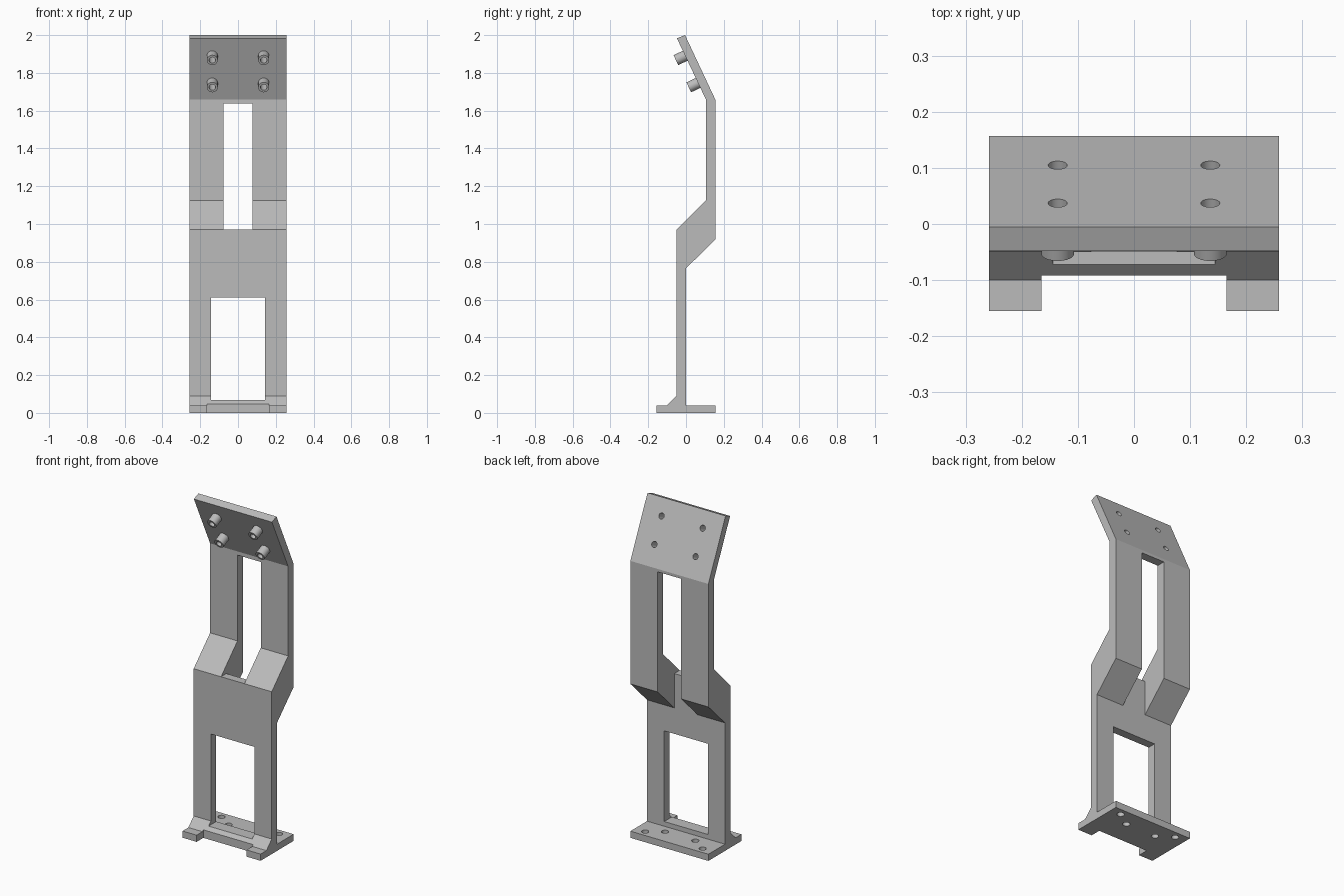
import bpy, bmesh, math
from mathutils import Vector

cube = bpy.data.objects.get("Cube")
if cube:
    bpy.data.objects.remove(cube, do_unlink=True)

grey = bpy.data.materials.new("machined grey")
grey.use_nodes = True
colour = (0.5, 0.5, 0.5, 1)
grey.diffuse_color = colour
grey.node_tree.nodes["Principled BSDF"].inputs["Base Color"].default_value = colour

HALF = 0.258


def add_object(name, bm):
    bmesh.ops.recalc_face_normals(bm, faces=bm.faces)
    mesh = bpy.data.meshes.new(name)
    bm.to_mesh(mesh)
    bm.free()
    mesh.materials.append(grey)
    ob = bpy.data.objects.new(name, mesh)
    bpy.context.collection.objects.link(ob)
    return ob


def prism(name, profile, half):
    """Extrude a (y, z) profile across x."""
    bm = bmesh.new()
    face = bm.faces.new([bm.verts.new((-half, y, z)) for y, z in profile])
    new = bmesh.ops.extrude_face_region(bm, geom=[face])["geom"]
    bmesh.ops.translate(bm, vec=(2 * half, 0, 0),
                        verts=[v for v in new if isinstance(v, bmesh.types.BMVert)])
    return add_object(name, bm)


def box(name, half, y0, y1, z0, z1):
    return prism(name, [(y0, z0), (y1, z0), (y1, z1), (y0, z1)], half)


def rod(name, start, end, radius):
    start, end = Vector(start), Vector(end)
    axis = end - start
    bm = bmesh.new()
    bmesh.ops.create_cone(bm, cap_ends=True, segments=32, radius1=radius,
                          radius2=radius, depth=axis.length)
    bm.transform(axis.to_track_quat("Z", "Y").to_matrix().to_4x4())
    bmesh.ops.translate(bm, vec=(start + end) / 2, verts=bm.verts)
    return add_object(name, bm)


def activate(ob):
    bpy.ops.object.select_all(action="DESELECT")
    ob.select_set(True)
    bpy.context.view_layer.objects.active = ob


def cut(target, cutter, keep=False):
    cutter.hide_render = True
    activate(target)
    mod = target.modifiers.new("cut", "BOOLEAN")
    mod.operation = "DIFFERENCE"
    mod.solver = "EXACT"
    mod.object = cutter
    bpy.ops.object.modifier_apply(modifier=mod.name)
    if not keep:
        bpy.data.objects.remove(cutter, do_unlink=True)


# Bracket body: foot, offset upright and tilted head plate
bracket = prism("bracket", [
    (-0.155, 0), (-0.155, 0.04), (-0.1, 0.04), (-0.05, 0.09), (-0.05, 0.97),
    (0.105, 1.125), (0.105, 1.66), (-0.048, 1.983), (-0.005, 2), (0.157, 1.655),
    (0.157, 0.92), (0, 0.765), (0, 0.04), (0.157, 0.04), (0.157, 0)], HALF)

# Upper slot, deeper behind the front wall; lower window; notch in the foot
cut(bracket, box("upper_slot", 0.077, -0.3, 0.3, 0.97, 1.638))
cut(bracket, box("rear_groove", 0.077, 0, 0.3, 0.74, 1.2))
cut(bracket, box("lower_window", 0.144, -0.3, 0.3, 0.068, 0.61))
cut(bracket, box("foot_notch", 0.165, -0.3, -0.092, -0.1, 0.2))

# Foot fixing holes
for side in (-1, 1):
    for x, y in ((0.19, 0.115), (0.1, 0.055)):
        cut(bracket, rod("foot_hole", (side * x, y, -0.1), (side * x, y, 0.06), 0.02))

# Head plate holes with hollow bosses on the front
out = Vector((0, -0.905, -0.425))
for side, side_name in ((-1, "right"), (1, "left")):
    for row, y, z in (("lower", 0.105, 1.766), ("upper", 0.037, 1.91)):
        back = Vector((side * 0.136, y, z))
        drill = rod("drill", back - out * 0.1, back + out * 0.2, 0.017)
        boss = rod(f"boss_{row}_{side_name}", back + out * 0.045, back + out * 0.1, 0.029)
        cut(bracket, drill, keep=True)
        cut(boss, drill)
        activate(boss)
        bpy.ops.object.shade_smooth_by_angle(angle=math.radians(30))

activate(bracket)
bpy.ops.object.shade_smooth_by_angle(angle=math.radians(20))
